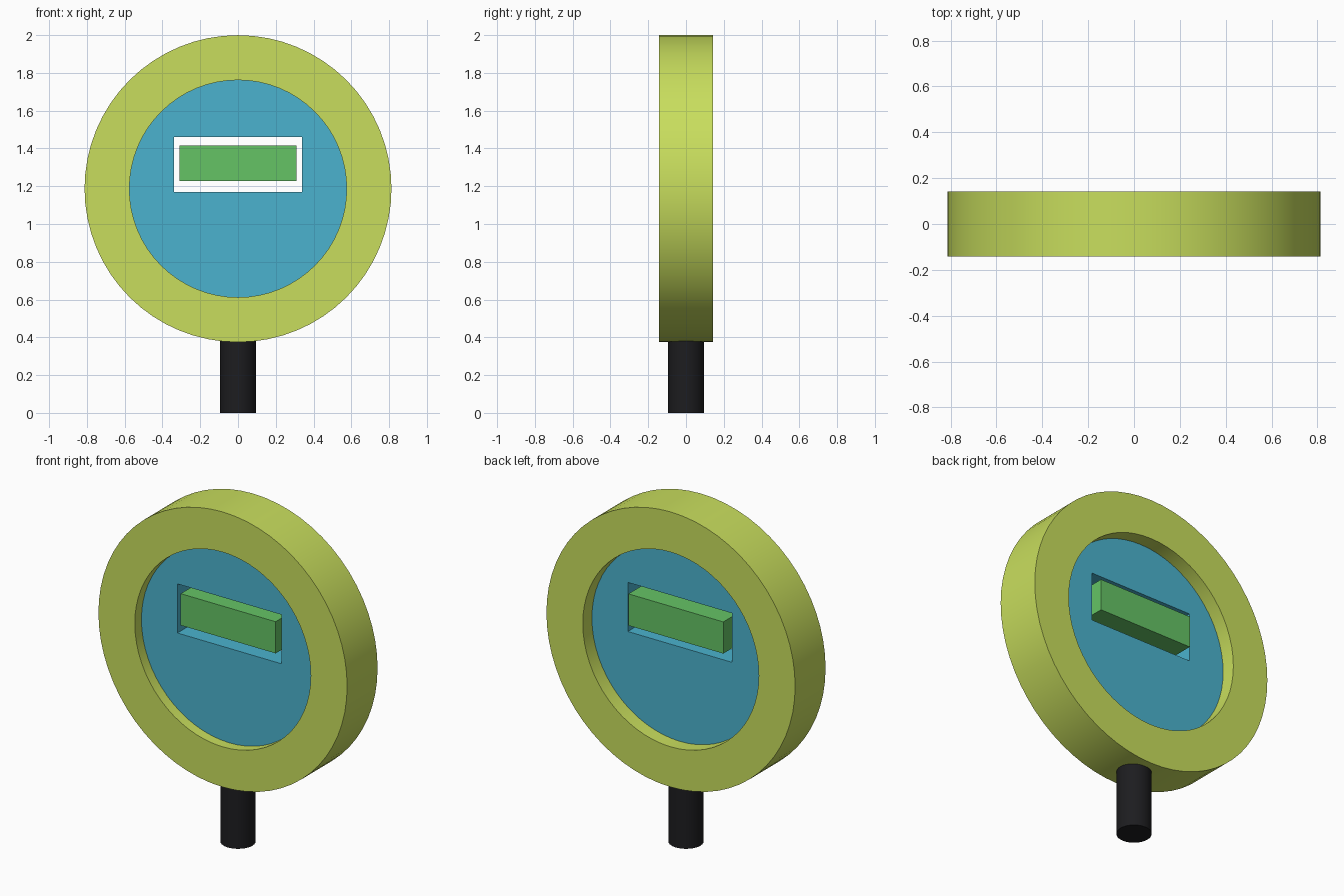
import bpy
import bmesh
from math import pi, radians
from mathutils import Vector

if "Cube" in bpy.data.objects:
    bpy.data.objects.remove(bpy.data.objects["Cube"])

CENTRE_Z = 1.187


def material(name, rgb):
    mat = bpy.data.materials.new(name)
    mat.diffuse_color = (*rgb, 1)
    mat.use_nodes = True
    mat.node_tree.nodes["Principled BSDF"].inputs["Base Color"].default_value = mat.diffuse_color
    return mat


def smooth(obj):
    bpy.ops.object.select_all(action='DESELECT')
    obj.select_set(True)
    bpy.context.view_layer.objects.active = obj
    bpy.ops.object.shade_smooth_by_angle(angle=radians(30))


def cylinder(name, radius, depth, location, sides, rotation=(0, 0, 0)):
    bpy.ops.mesh.primitive_cylinder_add(vertices=sides, radius=radius, depth=depth,
                                        location=location, rotation=rotation)
    obj = bpy.context.object
    obj.name = name
    return obj


def box(name, low, high):
    low, high = Vector(low), Vector(high)
    bpy.ops.mesh.primitive_cube_add(size=1, location=(low + high) / 2)
    obj = bpy.context.object
    obj.name = name
    obj.scale = high - low
    bpy.ops.object.transform_apply(location=False, rotation=False, scale=True)
    return obj


# Outer ring: rectangular section spun around the y axis
bm = bmesh.new()
section = [(0.575, -0.142), (0.8125, -0.142), (0.8125, 0.142), (0.575, 0.142)]
verts = [bm.verts.new((0, y, r)) for r, y in section]
edges = [bm.edges.new((verts[i], verts[(i + 1) % 4])) for i in range(4)]
bmesh.ops.spin(bm, geom=verts + edges, cent=(0, 0, 0), axis=(0, 1, 0),
               angle=2 * pi, steps=64, use_merge=True)
bmesh.ops.remove_doubles(bm, verts=bm.verts, dist=1e-4)
bmesh.ops.recalc_face_normals(bm, faces=bm.faces)
mesh = bpy.data.meshes.new("outer_ring")
bm.to_mesh(mesh)
bm.free()
ring = bpy.data.objects.new("outer_ring", mesh)
ring.location.z = CENTRE_Z
bpy.context.collection.objects.link(ring)
ring.data.materials.append(material("lime", (0.58, 0.73, 0.11)))
smooth(ring)

# Recessed panel with a rectangular slot cut through
panel = cylinder("panel", 0.577, 0.137, (0, -0.0115, CENTRE_Z), 64, (pi / 2, 0, 0))
panel.data.materials.append(material("blue", (0.07, 0.45, 0.62)))
cutter = box("slot_cutter", (-0.34, -0.3, 1.17), (0.34, 0.3, 1.46))
cut = panel.modifiers.new("slot", 'BOOLEAN')
cut.operation = 'DIFFERENCE'
cut.solver = 'EXACT'
cut.object = cutter
bpy.context.view_layer.objects.active = panel
bpy.ops.object.modifier_apply(modifier=cut.name)
bpy.data.objects.remove(cutter)
smooth(panel)

# Bar set in the slot, standing slightly proud on both sides
bar = box("slot_bar", (-0.31, -0.092, 1.228), (0.31, 0.095, 1.415))
bar.data.materials.append(material("green", (0.13, 0.55, 0.13)))

# Handle
handle = cylinder("handle", 0.095, 0.4, (0, 0, 0.2), 32)
handle.data.materials.append(material("black", (0.012, 0.012, 0.014)))
smooth(handle)
